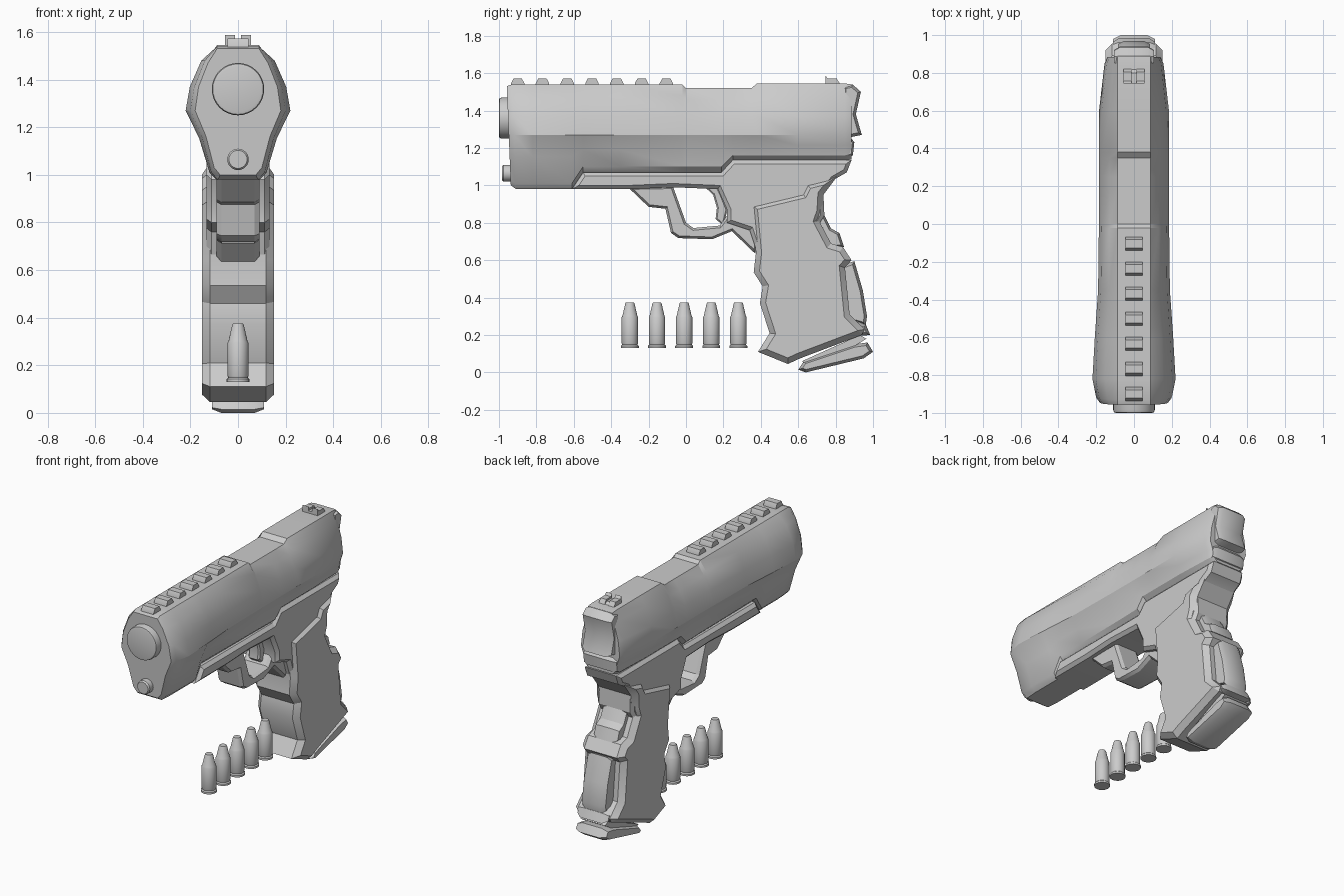
import bpy, bmesh, math
from mathutils import Matrix


def finish(name, bm, angle=30):
    bmesh.ops.recalc_face_normals(bm, faces=bm.faces)
    me = bpy.data.meshes.new(name)
    bm.to_mesh(me)
    bm.free()
    me.shade_smooth()
    me.set_sharp_from_angle(angle=math.radians(angle))
    ob = bpy.data.objects.new(name, me)
    bpy.context.collection.objects.link(ob)
    return ob


def plate(name, pts, hw, inset=0.0, depth=0.0):
    """Side profile (y, z) extruded to +-hw with chamfered flanks."""
    bm = bmesh.new()
    side = hw - depth
    rings = [[bm.verts.new((s * side, y, z)) for y, z in pts] for s in (-1, 1)]
    n = len(pts)
    for i in range(n):
        j = (i + 1) % n
        bm.faces.new((rings[0][i], rings[0][j], rings[1][j], rings[1][i]))
    caps = [bm.faces.new(r) for r in rings]
    bmesh.ops.recalc_face_normals(bm, faces=bm.faces)
    if inset:
        for cap, s in zip(caps, (-1, 1)):
            bmesh.ops.inset_region(bm, faces=[cap], thickness=inset, use_even_offset=True)
            for v in cap.verts:
                v.co.x = s * hw
    return finish(name, bm)


def loft(name, sections):
    bm = bmesh.new()
    rings = [[bm.verts.new(p) for p in sec] for sec in sections]
    n = len(rings[0])
    for a, b in zip(rings, rings[1:]):
        for i in range(n):
            j = (i + 1) % n
            bm.faces.new((a[i], a[j], b[j], b[i]))
    bm.faces.new(rings[0])
    bm.faces.new(rings[-1])
    return finish(name, bm)


def lathe(name, profile, loc, forward=False, n=24):
    """Rings of (radius, height) around z, or around -y when forward."""
    m = Matrix.Translation(loc)
    if forward:
        m = m @ Matrix.Rotation(math.pi / 2, 4, 'X')
    secs = []
    for r, h in profile:
        ring = []
        for i in range(n):
            a = 2 * math.pi * i / n
            v = Matrix.Translation((r * math.cos(a), r * math.sin(a), h)).translation
            ring.append(m @ v)
        secs.append(ring)
    return loft(name, secs)


# Slide: lofted stations (y, top z, half width, bottom z, bottom half width)
def slide_section(y, zt, w, zb, wb, lean=0.0):
    half = [(0.088, zt), (0.70 * w, zt - 0.06), (0.92 * w, 1.37), (w, 1.27),
            (0.5 * wb + 0.47 * w, zb + (1.27 - zb) * 0.6), (wb, zb + 0.03), (wb * 0.75, zb)]
    pts = half + [(-x, z) for x, z in reversed(half)]
    return [(x, y + (zt - z) * lean, z) for x, z in pts]


stations = [
    (-0.958, 1.53, 0.180, 1.00, 0.100, 0.04), (-0.93, 1.54, 0.200, 0.98, 0.112, 0.04),
    (-0.82, 1.54, 0.220, 0.98, 0.120), (-0.61, 1.54, 0.208, 0.98, 0.120),
    (-0.55, 1.54, 0.204, 1.07, 0.122), (-0.35, 1.54, 0.190, 1.07, 0.126),
    (-0.02, 1.54, 0.186, 1.07, 0.130), (0.0, 1.52, 0.185, 1.07, 0.130),
    (0.19, 1.52, 0.185, 1.07, 0.135), (0.25, 1.52, 0.185, 1.13, 0.140),
    (0.35, 1.52, 0.185, 1.13, 0.140), (0.38, 1.545, 0.185, 1.13, 0.140),
    (0.60, 1.545, 0.185, 1.13, 0.140), (0.85, 1.545, 0.156, 1.13, 0.130),
    (0.885, 1.54, 0.140, 1.14, 0.115)]
loft("slide", [slide_section(*s) for s in stations])

# Dished plate and chin at the back of the slide
plate("slide_back_plate", [(0.84, 1.53), (0.89, 1.54), (0.935, 1.50), (0.908, 1.38),
                           (0.94, 1.27), (0.84, 1.25)], 0.105, 0.015, 0.03)
plate("slide_back_chin", [(0.84, 1.24), (0.885, 1.25), (0.90, 1.23), (0.892, 1.16),
                          (0.84, 1.14)], 0.12, 0.01, 0.03)

# Barrel end and guide rod
lathe("barrel", [(0.11, -0.1), (0.11, 0.03), (0.106, 0.042), (0.095, 0.045)],
      (0, -0.955, 1.36), True, 32)
lathe("guide_rod", [(0.045, -0.1), (0.045, 0.04), (0.038, 0.05)], (0, -0.935, 1.065), True)

# Ribs on top of the slide
for i in range(7):
    y = -0.90 + 0.1325 * i
    plate(f"top_rib_{i + 1}", [(y - 0.036, 1.53), (y - 0.036, 1.545), (y - 0.022, 1.572),
                               (y + 0.022, 1.572), (y + 0.036, 1.545), (y + 0.036, 1.53)], 0.045)

# Rear sight: base with two posts either side of a notch
plate("rear_sight_base", [(0.745, 1.53), (0.745, 1.56), (0.80, 1.56), (0.835, 1.53)], 0.055)
for s, side in ((-1, "left"), (1, "right")):
    post = plate(f"rear_sight_post_{side}", [(0.745, 1.54), (0.745, 1.588), (0.757, 1.572),
                                             (0.805, 1.572), (0.825, 1.54)], 0.021)
    post.location.x = s * 0.034

# Frame, trigger guard and trigger
plate("frame", [(-0.61, 0.98), (-0.55, 1.07), (0.19, 1.07), (0.25, 1.135), (0.885, 1.135),
                (0.86, 1.07), (0.79, 1.03), (0.735, 0.95), (0.74, 0.84), (0.60, 0.60),
                (0.38, 0.64), (0.34, 0.76), (0.22, 0.80), (0.22, 0.87), (0.17, 0.98),
                (-0.07, 0.99), (-0.30, 0.98)], 0.132, 0.02, 0.02)
plate("trigger_guard", [(-0.31, 0.99), (-0.20, 0.885), (-0.11, 0.875), (-0.08, 0.745),
                        (-0.04, 0.718), (0.14, 0.712), (0.245, 0.755), (0.37, 0.635),
                        (0.42, 0.85), (0.22, 0.84), (0.18, 0.785), (0.04, 0.772),
                        (0.0, 0.80), (-0.07, 0.995)], 0.09, 0.012, 0.02)
plate("trigger", [(0.08, 1.01), (0.145, 0.95), (0.165, 0.88), (0.158, 0.82), (0.20, 0.785),
                  (0.222, 0.87), (0.19, 0.95), (0.16, 1.01)], 0.04, 0.008, 0.01)

# Grip with finger grooves
plate("grip", [(0.35, 0.895), (0.62, 0.96), (0.645, 1.01), (0.81, 1.05), (0.735, 0.95),
               (0.73, 0.86), (0.712, 0.81), (0.775, 0.69), (0.84, 0.67), (0.885, 0.60),
               (0.85, 0.56), (0.875, 0.31), (0.955, 0.23), (0.94, 0.20), (0.61, 0.075),
               (0.545, 0.045), (0.385, 0.11), (0.447, 0.21), (0.395, 0.37), (0.41, 0.46),
               (0.362, 0.535), (0.374, 0.64)], 0.152, 0.03, 0.035)

# Backstrap pads and magazine base
plate("backstrap_pad_upper", [(0.66, 0.82), (0.74, 0.84), (0.775, 0.77), (0.82, 0.745),
                              (0.845, 0.67), (0.74, 0.67)], 0.085, 0.012, 0.03)
plate("backstrap_pad_lower", [(0.80, 0.56), (0.90, 0.595), (0.945, 0.44), (0.968, 0.30),
                              (0.96, 0.25), (0.82, 0.29)], 0.085, 0.015, 0.03)
plate("backstrap_heel", [(0.85, 0.30), (0.962, 0.255), (0.985, 0.20), (0.85, 0.19)],
      0.11, 0.015, 0.03)
plate("magazine_well", [(0.62, 0.06), (0.93, 0.20), (0.965, 0.18), (0.90, 0.14), (0.65, 0.04)],
      0.09)
plate("magazine_base", [(0.60, 0.015), (0.64, 0.0), (0.95, 0.075), (1.0, 0.11), (0.97, 0.16),
                        (0.90, 0.15), (0.63, 0.06)], 0.11, 0.015, 0.04)

# Row of cartridges
for i in range(5):
    lathe(f"cartridge_{i + 1}", [(0.048, 0), (0.048, 0.012), (0.041, 0.018), (0.044, 0.026),
                                 (0.044, 0.165), (0.040, 0.172), (0.025, 0.237), (0.021, 0.245)],
          (0, -0.30 + 0.145 * i, 0.13), n=20)
